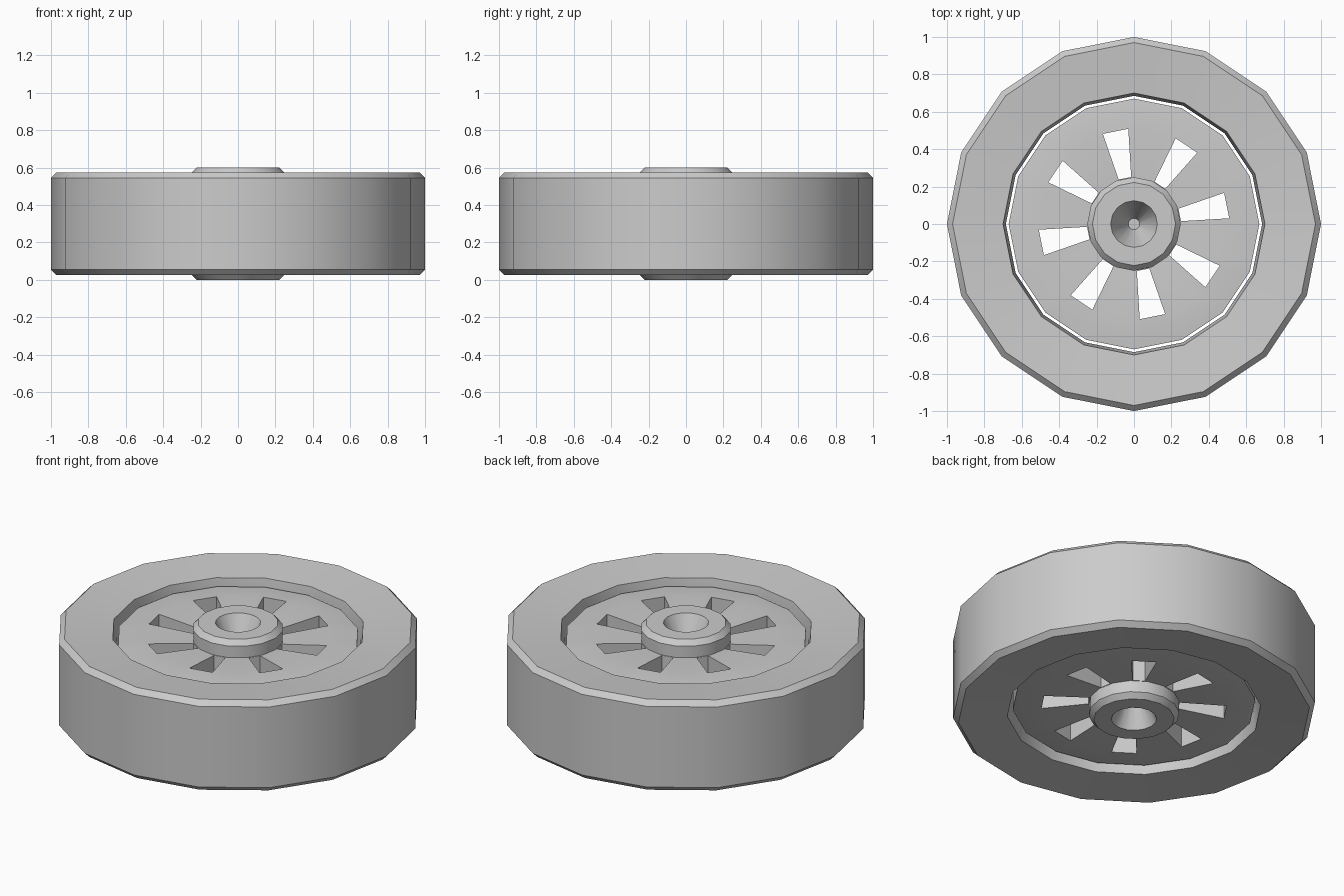
import bpy, bmesh, math

old = bpy.data.objects.get("Cube")
if old:
    bpy.data.objects.remove(old, do_unlink=True)

SIDES = 16
MID = 0.3  # height of the mirror plane

grey = bpy.data.materials.new("light_grey")
grey.use_nodes = True
colour = (0.6, 0.6, 0.6, 1)
grey.diffuse_color = colour
grey.node_tree.nodes["Principled BSDF"].inputs["Base Color"].default_value = colour


def finish(bm, name):
    bmesh.ops.remove_doubles(bm, verts=bm.verts, dist=0.0005)
    bmesh.ops.recalc_face_normals(bm, faces=bm.faces)
    mesh = bpy.data.meshes.new(name)
    bm.to_mesh(mesh)
    bm.free()
    mesh.materials.append(grey)
    obj = bpy.data.objects.new(name, mesh)
    bpy.context.collection.objects.link(obj)
    bpy.ops.object.select_all(action="DESELECT")
    obj.select_set(True)
    bpy.context.view_layer.objects.active = obj
    bpy.ops.object.shade_smooth_by_angle(angle=math.radians(30))
    return obj


def lathe(name, upper, closed):
    """Turn an upper half profile (radius, height) and its mirror image."""
    lower = [(r, 2 * MID - z) for r, z in reversed(upper)]
    profile = upper + lower
    if closed:
        profile.append(upper[0])
    bm = bmesh.new()
    verts = [bm.verts.new((r, 0, z)) for r, z in profile]
    edges = [bm.edges.new(pair) for pair in zip(verts, verts[1:])]
    bmesh.ops.spin(bm, geom=verts + edges, cent=(0, 0, 0), axis=(0, 0, 1),
                   angle=math.tau, steps=SIDES, use_duplicate=False)
    bmesh.ops.dissolve_degenerate(bm, dist=0.0005, edges=bm.edges)
    return finish(bm, name)


# Tyre with chamfered shoulders and slightly dished side walls
lathe("tyre", [(0.685, 0.45), (0.70, 0.55), (0.97, 0.575), (1.0, 0.545)], True)

# Hub with a conical recess at both ends
lathe("hub", [(0, 0.40), (0.03, 0.40), (0.125, 0.6), (0.222, 0.6), (0.25, 0.57)], False)

# Spoked disc: every other sector has a slot through it
rings = [(0.235, 0.50), (0.254, 0.50), (0.515, 0.525), (0.67, 0.51)]
splits = [0, 0.155, 0.845]
columns = SIDES * len(splits)


def disc_point(ring, column, side):
    r, z = rings[ring]
    sector, part = divmod(column % columns, len(splits))
    a, b = (math.tau * (sector + k) / SIDES for k in (0, 1))
    t = splits[part]
    x = r * ((1 - t) * math.cos(a) + t * math.cos(b))
    y = r * ((1 - t) * math.sin(a) + t * math.sin(b))
    return x, y, MID + side * (z - MID)


cells = {(i, j) for i in range(len(rings) - 1) for j in range(columns)
         if not (i == 1 and j % (2 * len(splits)) == 1)}
bm = bmesh.new()


def add_face(points):
    bm.faces.new([bm.verts.new(disc_point(*p)) for p in points])


for i, j in cells:
    corners = [(i, j), (i + 1, j), (i + 1, j + 1), (i, j + 1)]
    for side in (1, -1):
        add_face([(*c, side) for c in corners])
    # Walls wherever the neighbouring cell is missing
    neighbours = [(i, j - 1), (i + 1, j), (i, j + 1), (i - 1, j)]
    for k, (ni, nj) in enumerate(neighbours):
        if (ni, nj % columns) not in cells:
            p, q = corners[k], corners[(k + 1) % 4]
            add_face([(*p, 1), (*q, 1), (*q, -1), (*p, -1)])
finish(bm, "spoked_disc")
